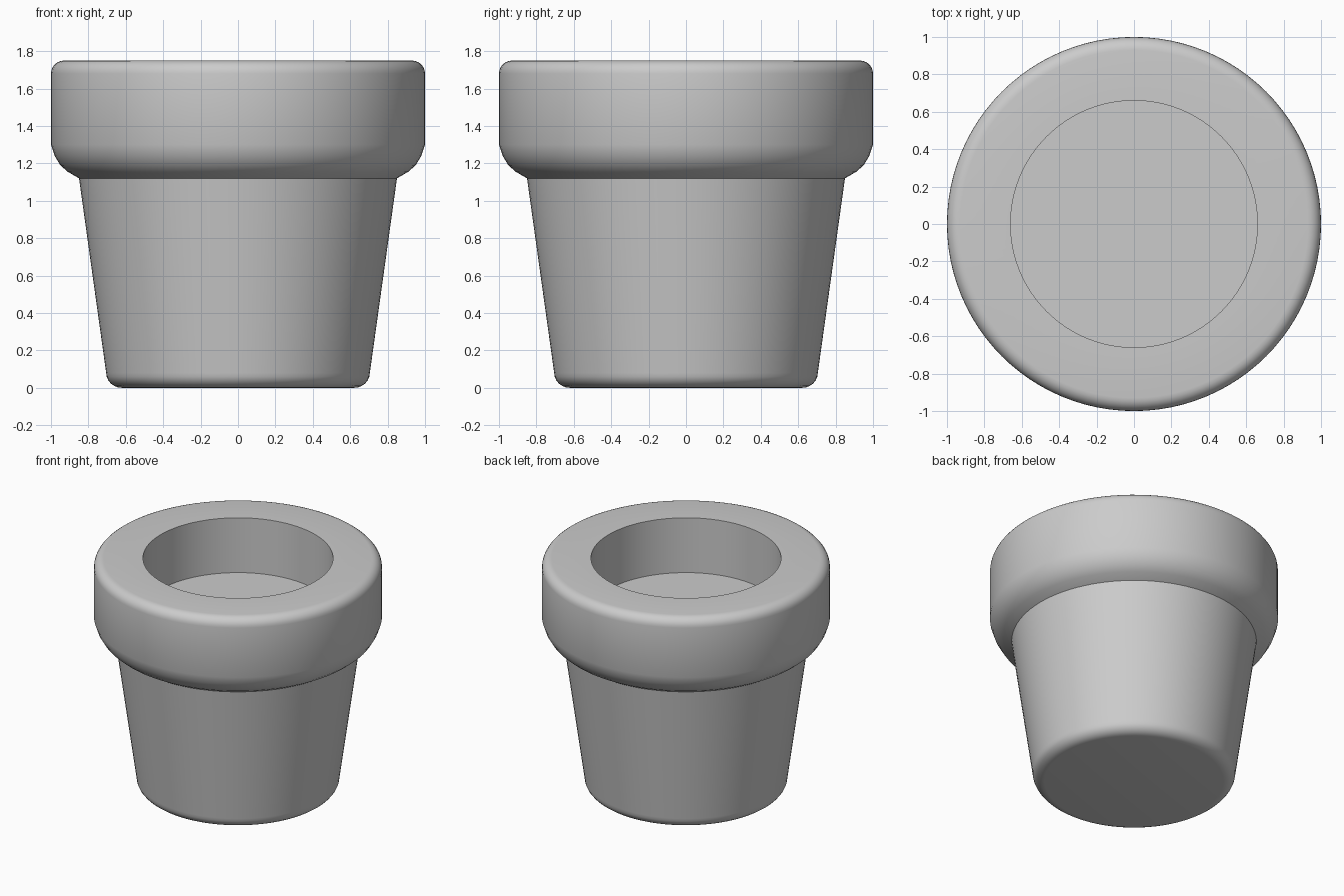
import bpy, bmesh
from math import radians, pi, sin, cos

cube = bpy.data.objects.get("Cube")
if cube:
    bpy.data.objects.remove(cube, do_unlink=True)

clay = bpy.data.materials.new("plain grey")
clay.use_nodes = True
GREY = (0.6, 0.6, 0.6, 1)
clay.diffuse_color = GREY
clay.node_tree.nodes["Principled BSDF"].inputs["Base Color"].default_value = GREY


def arc(cx, cz, rx, rz, start, end, steps=6):
    """Elliptical corner of a profile, angles in degrees."""
    angles = [radians(start + (end - start) * i / steps) for i in range(steps + 1)]
    return [(cx + rx * cos(a), cz + rz * sin(a)) for a in angles]


def lathe(name, profile, segments=96):
    """Spin a profile that starts and ends on the z axis."""
    bm = bmesh.new()
    verts = [bm.verts.new((r, 0, z)) for r, z in profile]
    edges = [bm.edges.new(pair) for pair in zip(verts, verts[1:])]
    bmesh.ops.spin(bm, geom=verts + edges, cent=(0, 0, 0), axis=(0, 0, 1),
                   angle=2 * pi, steps=segments, use_merge=True)
    bmesh.ops.remove_doubles(bm, verts=bm.verts, dist=0.0005)
    bmesh.ops.recalc_face_normals(bm, faces=bm.faces)
    mesh = bpy.data.meshes.new(name)
    bm.to_mesh(mesh)
    bm.free()
    mesh.materials.append(clay)
    obj = bpy.data.objects.new(name, mesh)
    bpy.context.collection.objects.link(obj)
    bpy.ops.object.select_all(action="DESELECT")
    obj.select_set(True)
    bpy.context.view_layer.objects.active = obj
    bpy.ops.object.shade_smooth_by_angle(angle=radians(32))
    return obj


# Whole pot: rounded foot, tapered wall, thick collar and recessed well
foot = arc(0.62, 0.08, 0.085, 0.08, -90, 0)
collar_under = [(0.85, 1.12), (0.91, 1.155), (0.95, 1.19), (0.98, 1.24), (1, 1.3)]
collar_top = arc(0.93, 1.68, 0.07, 0.07, 0, 90)
well = [(0.66, 1.75), (0.66, 1.33), (0, 1.33)]
lathe("flower_pot", [(0, 0)] + foot + collar_under + collar_top + well)
